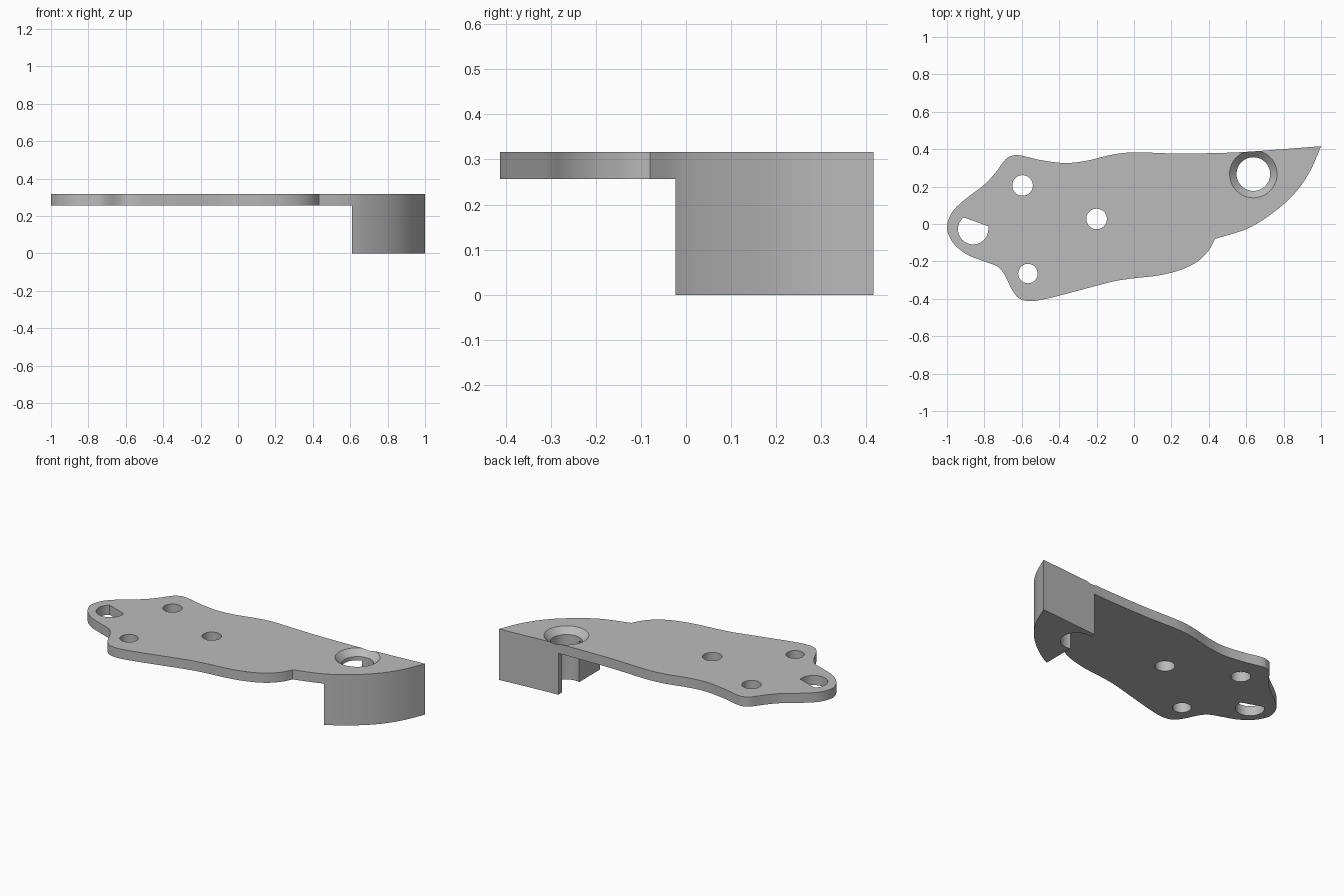
import bpy, bmesh, math
from mathutils import Vector

cube = bpy.data.objects.get("Cube")
if cube:
    bpy.data.objects.remove(cube, do_unlink=True)

TOP, UNDER, BLOCK_X = 0.317, 0.257, 0.61


def spline(points, steps=6):
    """Smooth run through the points, leaving out the last one."""
    p = [Vector(q) for q in points]
    p = [2 * p[0] - p[1]] + p + [2 * p[-1] - p[-2]]
    run = []
    for a, b, c, d in zip(p, p[1:], p[2:], p[3:]):
        for i in range(steps):
            t = i / steps
            run.append(0.5 * (2 * b + (c - a) * t + (2 * a - 5 * b + 4 * c - d) * t**2
                              + (3 * b - a - 3 * c + d) * t**3))
    return run


def arc(x, y, r, start=0, end=360, n=48):
    angles = [math.radians(start + (end - start) * i / n) for i in range(n)]
    return [(x + r * math.cos(a), y + r * math.sin(a)) for a in angles]


def prism(name, outline, z0, z1):
    bm = bmesh.new()
    face = bm.faces.new([bm.verts.new((x, y, z0)) for x, y in outline])
    new = bmesh.ops.extrude_face_region(bm, geom=[face])["geom"]
    verts = [v for v in new if isinstance(v, bmesh.types.BMVert)]
    bmesh.ops.translate(bm, verts=verts, vec=(0, 0, z1 - z0))
    bmesh.ops.recalc_face_normals(bm, faces=bm.faces)
    mesh = bpy.data.meshes.new(name)
    bm.to_mesh(mesh)
    bm.free()
    obj = bpy.data.objects.new(name, mesh)
    bpy.context.collection.objects.link(obj)
    return obj


def cut(target, cutter):
    cutter.hide_render = True
    bpy.context.view_layer.objects.active = target
    mod = target.modifiers.new("cut", "BOOLEAN")
    mod.operation, mod.solver, mod.object = "DIFFERENCE", "EXACT", cutter
    bpy.ops.object.modifier_apply(modifier=mod.name)
    bpy.data.objects.remove(cutter, do_unlink=True)


# Outline: pointed tip, outer arc, then the wavy edge back to the tip
tip, notch = (1, 0.416), (0.433, -0.08)
outer_arc = [tip, (0.94, 0.28), (0.86, 0.165), (0.75, 0.065), (0.61, -0.023), notch]
wavy_edge = [
    notch, (0.40, -0.14), (0.34, -0.2), (0.25, -0.245), (0.13, -0.275), (0, -0.29),
    (-0.1, -0.305), (-0.2, -0.33), (-0.35, -0.37), (-0.47, -0.4), (-0.55, -0.412),
    (-0.61, -0.4), (-0.65, -0.355), (-0.69, -0.275), (-0.73, -0.228), (-0.8, -0.2),
    (-0.89, -0.165), (-0.955, -0.115), (-0.99, -0.06), (-1, -0.015), (-0.985, 0.04),
    (-0.95, 0.09), (-0.88, 0.15), (-0.8, 0.21), (-0.74, 0.275), (-0.69, 0.342),
    (-0.655, 0.364), (-0.61, 0.367), (-0.5, 0.342), (-0.37, 0.326), (-0.25, 0.339),
    (-0.12, 0.37), (0, 0.383), (0.22, 0.377), (0.42, 0.379), (0.62, 0.387), tip]
bracket = prism("bracket_plate", spline(outer_arc) + spline(wavy_edge), 0, TOP)

# Relief under the thin plate, leaving the deep end block
cut(bracket, prism("relief", [(-2, -1), (BLOCK_X, -1), (BLOCK_X, 1), (-2, 1)], -1, UNDER))

# Round through holes
for x, y, r in [(-0.596, 0.206, 0.055), (-0.2, 0.027, 0.055),
                (-0.567, -0.265, 0.052), (0.638, 0.267, 0.09)]:
    cut(bracket, prism("hole", arc(x, y, r), -1, 1))

# D-shaped hole near the rounded end
d_hole = arc(-0.86, -0.028, 0.081, 0, -232) + [(-0.91, 0.035), (-0.779, -0.012)]
cut(bracket, prism("d_hole", d_hole, -1, 1))

# Countersink of the large hole
bpy.ops.mesh.primitive_cone_add(vertices=48, radius1=0.07, radius2=0.147, depth=0.077,
                                location=(0.638, 0.267, TOP + 0.02 - 0.077 / 2))
cut(bracket, bpy.context.object)

# Single grey finish
grey = bpy.data.materials.new("plain_grey")
grey.use_nodes = True
colour = (0.5, 0.5, 0.5, 1)
grey.diffuse_color = colour
grey.node_tree.nodes["Principled BSDF"].inputs["Base Color"].default_value = colour
bracket.data.materials.clear()
bracket.data.materials.append(grey)
for face in bracket.data.polygons:
    face.material_index = 0

bpy.ops.object.select_all(action="DESELECT")
bracket.select_set(True)
bpy.context.view_layer.objects.active = bracket
bpy.ops.object.shade_smooth_by_angle(angle=math.radians(30))
